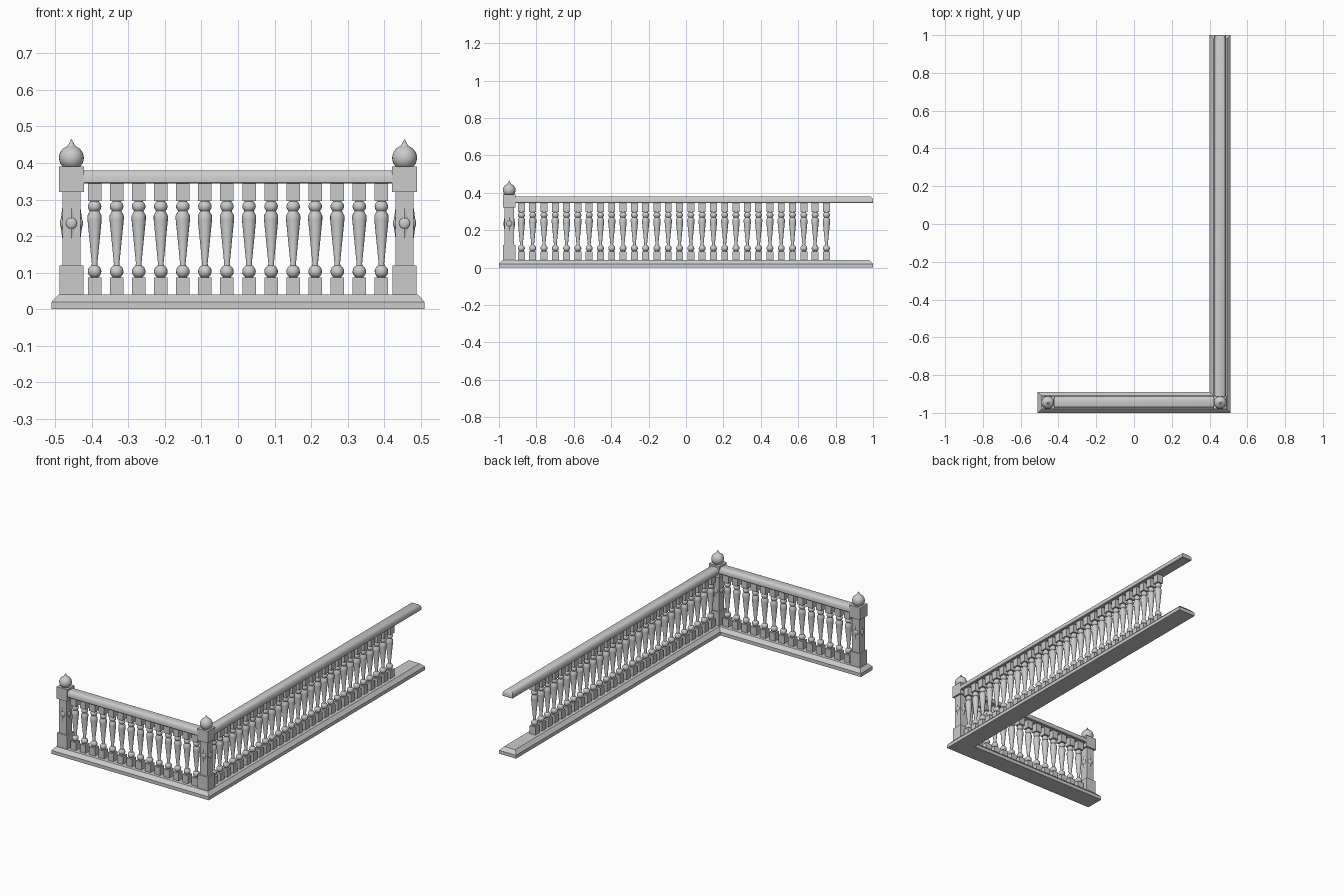
import bpy, bmesh, math
from mathutils import Matrix

if "Cube" in bpy.data.objects:
    bpy.data.objects.remove(bpy.data.objects["Cube"])

CX, CY = 0.456, -0.945      # corner of the two centre lines


def finish(bm, name, angle=35):
    bmesh.ops.recalc_face_normals(bm, faces=bm.faces)
    me = bpy.data.meshes.new(name)
    bm.to_mesh(me)
    bm.free()
    ob = bpy.data.objects.new(name, me)
    bpy.context.collection.objects.link(ob)
    bpy.context.view_layer.objects.active = ob
    ob.select_set(True)
    bpy.ops.object.shade_smooth_by_angle(angle=math.radians(angle))
    ob.select_set(False)
    return ob


def l_shape(name, x0, half, rings):
    """L-shaped moulding: rings are (z, inset) steps of the outline."""
    bm = bmesh.new()
    loops = []
    for z, d in rings:
        h = half - d
        pts = [(x0 + d, CY - h), (CX + h, CY - h), (CX + h, 1 - d),
               (CX - h, 1 - d), (CX - h, CY + h), (x0 + d, CY + h)]
        loops.append([bm.verts.new((x, y, z)) for x, y in pts])
    for a, b in zip(loops, loops[1:]):
        for i in range(6):
            j = (i + 1) % 6
            bm.faces.new((a[i], a[j], b[j], b[i]))
    # caps as two quads each so the L stays clean
    for lp in (loops[0], loops[-1]):
        bm.faces.new((lp[0], lp[1], lp[4], lp[5]))
        bm.faces.new((lp[1], lp[2], lp[3], lp[4]))
    return finish(bm, name)


def block(bm, half, z0, z1):
    m = Matrix.Translation((0, 0, (z0 + z1) / 2)) @ Matrix.Diagonal((2 * half, 2 * half, z1 - z0, 1))
    bmesh.ops.create_cube(bm, size=1, matrix=m)


def lathe(bm, profile, n=16):
    loops = [[bm.verts.new((r * math.cos(2 * math.pi * i / n), r * math.sin(2 * math.pi * i / n), z))
              for i in range(n)] for r, z in profile]
    for a, b in zip(loops, loops[1:]):
        for i in range(n):
            j = (i + 1) % n
            bm.faces.new((a[i], a[j], b[j], b[i]))
    bm.faces.new(loops[0])
    bm.faces.new(loops[-1])


def arc(r, zc, a0, a1, n, hz=None):
    """Profile points of a ball between two latitudes in degrees."""
    out = []
    for i in range(n + 1):
        a = math.radians(a0 + (a1 - a0) * i / n)
        out.append((r * math.cos(a), zc + (hz or r) * math.sin(a)))
    return out


# plinth and handrail
l_shape("base_plinth", -0.51, 0.055, [(0, 0), (0.02, 0), (0.04, 0.019)])
l_shape("handrail", -0.45, 0.032,
        [(0.344, 0.003), (0.347, 0), (0.362, 0), (0.372, 0.004), (0.378, 0.01), (0.38, 0.014)])

# corner posts
bm = bmesh.new()
block(bm, 0.0325, 0.038, 0.12)
block(bm, 0.0245, 0.12, 0.32)
block(bm, 0.034, 0.32, 0.39)
lathe(bm, [(0.022, 0.385)] + arc(0.034, 0.414, -50, 68, 10) + [(0.009, 0.449), (0.0008, 0.465)], 24)
# diamond and boss on each face of the shaft
for k in range(4):
    face = Matrix.Rotation(k * math.pi / 2, 4, 'Z') @ Matrix.Translation((0, -0.0245, 0.235))
    ring = [bm.verts.new(face @ v) for v in
            [Matrix.Translation((x, 0, z)).to_translation() for x, z in
             ((0.014, 0), (0, 0.045), (-0.014, 0), (0, -0.045))]]
    tip = bm.verts.new(face @ Matrix.Translation((0, -0.006, 0)).to_translation())
    for i in range(4):
        bm.faces.new((ring[i], ring[(i + 1) % 4], tip))
    bm.faces.new(ring)
    bmesh.ops.create_uvsphere(bm, u_segments=16, v_segments=8, radius=1,
                              matrix=face @ Matrix.Diagonal((0.015, 0.007, 0.016, 1)))
post = finish(bm, "post_right")
post.location = (CX, CY, 0)
left = bpy.data.objects.new("post_left", post.data)
left.location = (-CX, CY, 0)
bpy.context.collection.objects.link(left)

# turned baluster
bm = bmesh.new()
block(bm, 0.0185, 0.038, 0.086)
block(bm, 0.0185, 0.296, 0.347)
profile = ([(0.012, 0.084)] + arc(0.0185, 0.103, -55, 62, 8) +
           [(0.0075, 0.124), (0.0195, 0.245), (0.0195, 0.256), (0.014, 0.266)] +
           arc(0.0185, 0.281, -45, 50, 6, 0.017) + [(0.012, 0.298)])
lathe(bm, profile)
first = finish(bm, "baluster")
mesh = first.data
bpy.data.objects.remove(first)

# baluster rows at one common pitch
PITCH = 0.0604
spots = [("front_baluster", (-0.3926 + PITCH * i, CY, 0)) for i in range(14)]
spots += [("side_baluster", (CX, -0.88 + PITCH * i, 0)) for i in range(28)]
for name, loc in spots:
    ob = bpy.data.objects.new(name, mesh)
    ob.location = loc
    bpy.context.collection.objects.link(ob)
